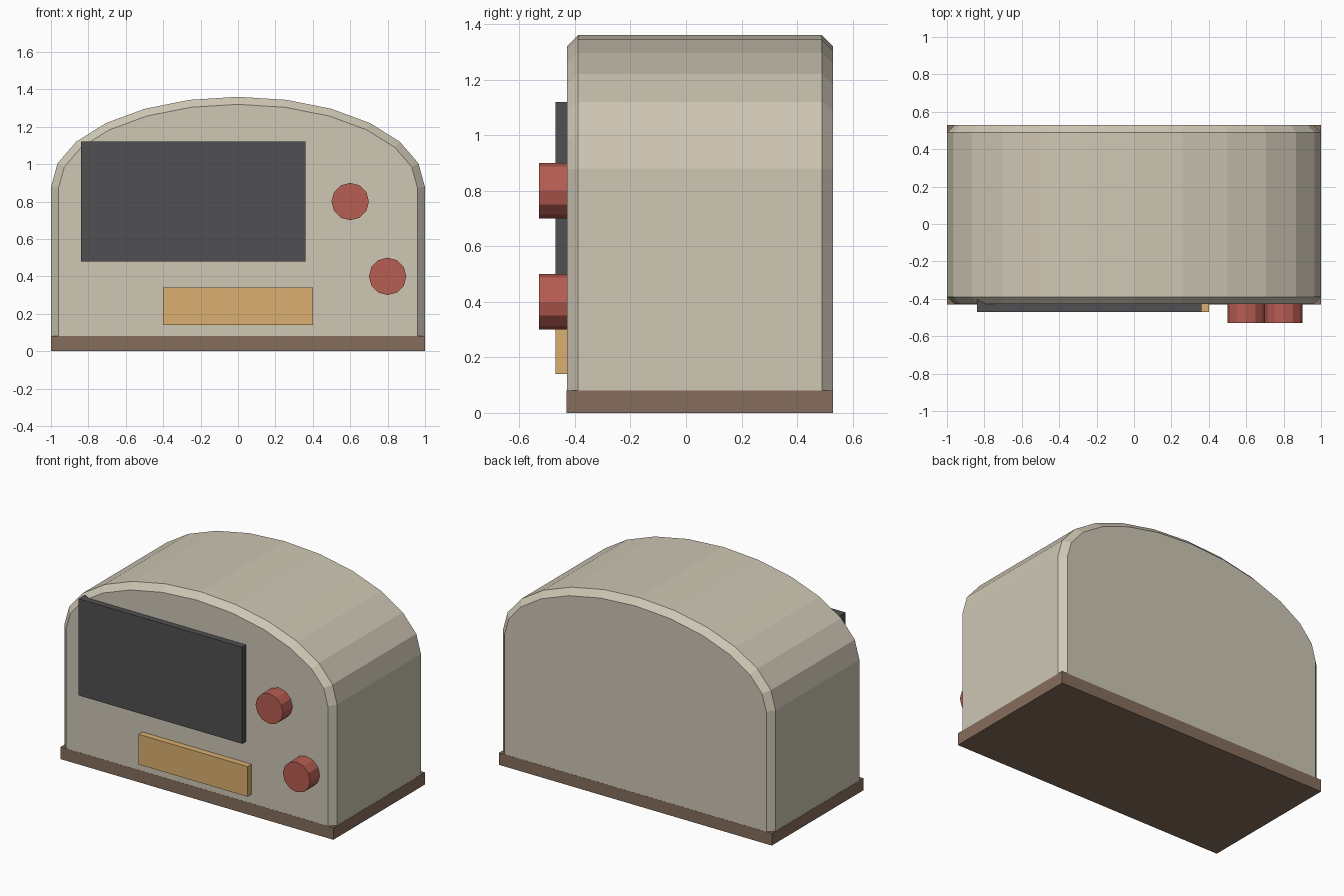
import bpy, bmesh
from math import cos, sin, pi, radians

if "Cube" in bpy.data.objects:
    bpy.data.objects.remove(bpy.data.objects["Cube"])


def material(name, rgb):
    m = bpy.data.materials.new(name)
    m.diffuse_color = (*rgb, 1)
    m.use_nodes = True
    m.node_tree.nodes["Principled BSDF"].inputs["Base Color"].default_value = m.diffuse_color
    return m


cream = material("cream", (0.62, 0.57, 0.46))
dark = material("dark_grey", (0.08, 0.08, 0.085))
red = material("red", (0.47, 0.11, 0.085))
gold = material("gold", (0.70, 0.43, 0.16))
brown = material("brown", (0.24, 0.155, 0.107))


def finish(name, bm, mat):
    bmesh.ops.recalc_face_normals(bm, faces=bm.faces)
    mesh = bpy.data.meshes.new(name)
    bm.to_mesh(mesh)
    bm.free()
    mesh.materials.append(mat)
    ob = bpy.data.objects.new(name, mesh)
    bpy.context.collection.objects.link(ob)
    return ob


def box(name, lo, hi, mat):
    bm = bmesh.new()
    bmesh.ops.create_cube(bm, size=1)
    for v in bm.verts:
        v.co = [(a + b) / 2 + c * (b - a) for a, b, c in zip(lo, hi, v.co)]
    return finish(name, bm, mat)


def prism(name, profile, y0, y1, mat):
    """Extrude an (x, z) outline from y0 to y1."""
    bm = bmesh.new()
    face = bm.faces.new([bm.verts.new((x, y0, z)) for x, z in profile])
    ext = bmesh.ops.extrude_face_region(bm, geom=[face], use_keep_orig=True)
    for g in ext["geom"]:
        if isinstance(g, bmesh.types.BMVert):
            g.co.y = y1
    return finish(name, bm, mat)


FRONT, BACK = -0.43, 0.53
GAP = 0.001  # keeps the body just inside the base plate

# Arched body with chamfered rims
W = 1 - GAP
arch = [(W * cos(i * pi / 12), 0.88 + 0.48 * sin(i * pi / 12)) for i in range(13)]
body = prism("body", [(-W, GAP), (W, GAP)] + arch, FRONT + GAP, BACK - GAP, cream)
bevel = body.modifiers.new("chamfer", "BEVEL")
bevel.width = 0.04
bevel.segments = 1
bevel.limit_method = 'ANGLE'
bevel.angle_limit = radians(40)

# Base plate
box("base_plate", (-1, FRONT, 0), (1, BACK, 0.08), brown)

# Front panels
box("front_screen", (-0.84, -0.47, 0.48), (0.36, -0.39, 1.12), dark)
box("front_bar", (-0.40, -0.47, 0.14), (0.40, -0.39, 0.34), gold)

# Twelve-sided knobs
for name, cx, cz in (("upper_knob", 0.6, 0.8), ("lower_knob", 0.8, 0.4)):
    ring = [(cx + 0.1 * cos(i * pi / 6), cz + 0.1 * sin(i * pi / 6)) for i in range(12)]
    prism(name, ring, -0.53, -0.41, red)
